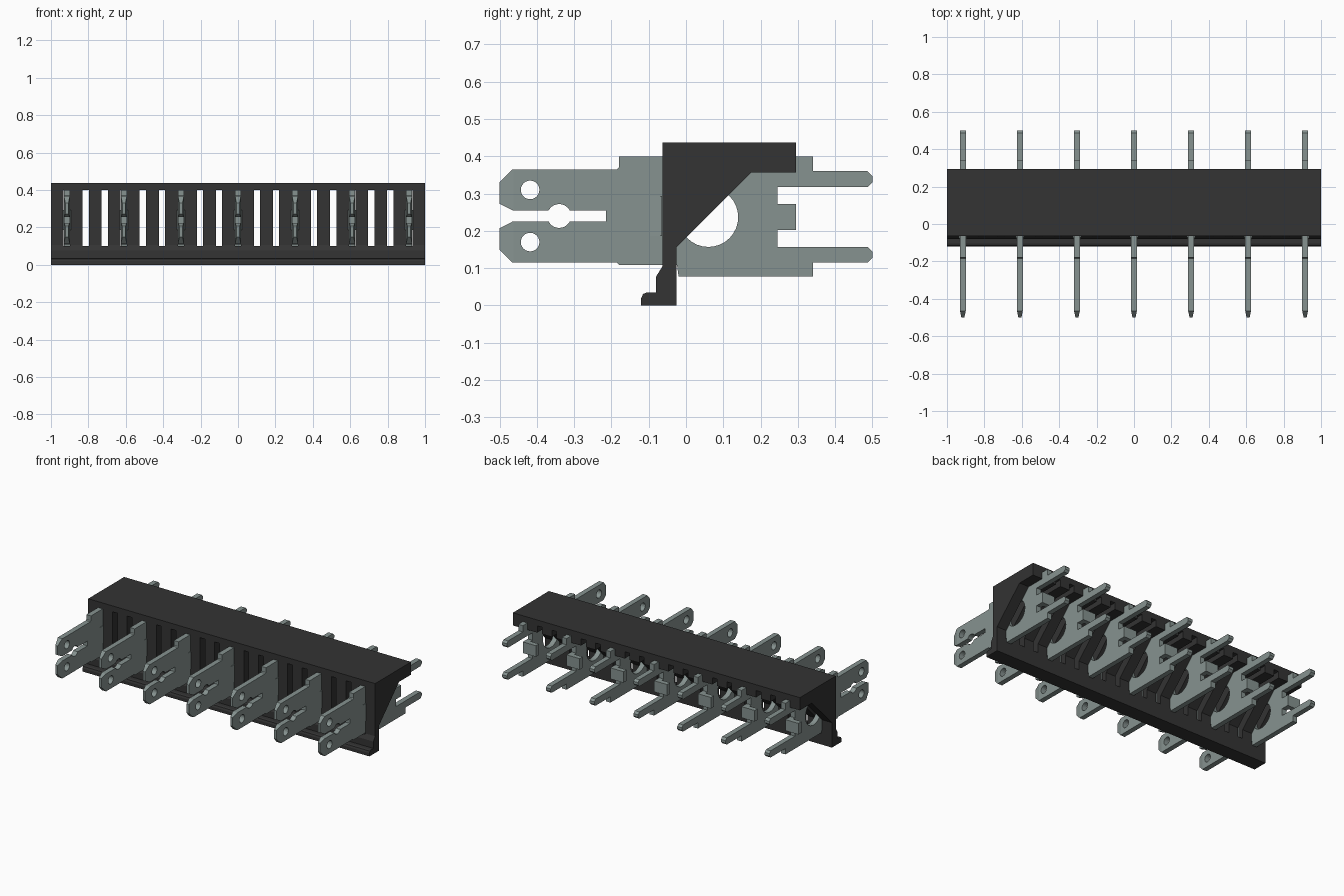
import bpy, bmesh, math
from mathutils import Matrix

cube = bpy.data.objects.get("Cube")
if cube:
    bpy.data.objects.remove(cube, do_unlink=True)


def material(name, rgb):
    m = bpy.data.materials.new(name)
    m.use_nodes = True
    m.diffuse_color = (*rgb, 1)
    m.node_tree.nodes["Principled BSDF"].inputs["Base Color"].default_value = (*rgb, 1)
    return m


BLACK = material("black plastic", (0.033, 0.033, 0.033))
METAL = material("grey metal", (0.24, 0.29, 0.28))

# Maps profile (y, z) and extrusion depth onto world axes
TO_SIDE = Matrix(((0, 0, 1, 0), (1, 0, 0, 0), (0, 1, 0, 0), (0, 0, 0, 1)))


def circle(y, z, r, n=32):
    return [(y + r * math.cos(math.tau * i / n), z + r * math.sin(math.tau * i / n)) for i in range(n)]


def plate(name, outlines, width, mat):
    """Extrude a side profile (first outline, then holes) along x, centred on x = 0."""
    cu = bpy.data.curves.new(name, 'CURVE')
    cu.dimensions = '2D'
    cu.fill_mode = 'BOTH'
    cu.extrude = width / 2
    for pts in outlines:
        sp = cu.splines.new('POLY')
        sp.points.add(len(pts) - 1)
        for p, (y, z) in zip(sp.points, pts):
            p.co = (y, z, 0, 1)
        sp.use_cyclic_u = True
    tmp = bpy.data.objects.new(name + " outline", cu)
    bpy.context.collection.objects.link(tmp)
    bpy.context.view_layer.update()
    me = bpy.data.meshes.new_from_object(tmp.evaluated_get(bpy.context.evaluated_depsgraph_get()))
    bpy.data.objects.remove(tmp, do_unlink=True)
    bm = bmesh.new()
    bm.from_mesh(me)
    bmesh.ops.remove_doubles(bm, verts=bm.verts, dist=1e-5)
    bm.transform(TO_SIDE)
    bmesh.ops.recalc_face_normals(bm, faces=bm.faces)
    for f in bm.faces:
        f.smooth = False
    bm.to_mesh(me)
    bm.free()
    me.name = name
    me.materials.clear()
    me.materials.append(mat)
    ob = bpy.data.objects.new(name, me)
    bpy.context.collection.objects.link(ob)
    return ob


def add_box(bm, lo, hi):
    size = [b - a for a, b in zip(lo, hi)]
    mid = [(a + b) / 2 for a, b in zip(lo, hi)]
    bmesh.ops.create_cube(bm, size=1, matrix=Matrix.Translation(mid) @ Matrix.Diagonal((*size, 1)))


# Housing: foot, front wall, sloped gusset and top slab
PITCH = 0.305
housing = plate("housing", [[
    (-0.025, 0), (-0.12, 0), (-0.12, 0.02), (-0.115, 0.031), (-0.105, 0.035), (-0.08, 0.035),
    (-0.08, 0.078), (-0.063, 0.105), (-0.063, 0.437), (0.295, 0.437), (0.295, 0.357),
    (0.175, 0.357), (-0.025, 0.157)]], 2, BLACK)

# Evenly spaced slots leave a comb of ribs under the slab
bm = bmesh.new()
for i in range(-9, 10):
    x = i * PITCH / 3
    add_box(bm, (x - 0.017, -0.2, 0.1), (x + 0.017, 0.4, 0.4))
slot_mesh = bpy.data.meshes.new("slot cutter")
bm.to_mesh(slot_mesh)
bm.free()
cutter = bpy.data.objects.new("slot cutter", slot_mesh)
cutter.hide_render = True
bpy.context.collection.objects.link(cutter)
mod = housing.modifiers.new("slots", 'BOOLEAN')
mod.operation = 'DIFFERENCE'
mod.solver = 'EXACT'
mod.object = cutter
bpy.context.view_layer.objects.active = housing
bpy.ops.object.modifier_apply(modifier="slots")
bpy.data.objects.remove(cutter, do_unlink=True)

# Terminal blade: forked front end, wide body, two rear pins
MID = 0.24
keyhole = [(-0.34 + 0.032 * math.cos(a), 0.032 * math.sin(a))
           for a in (math.radians(152 - 124 * i / 10) for i in range(11))]
fork_top = [(-0.215, 0.015)] + keyhole[::-1] + [
    (-0.465, 0.015), (-0.5, 0.033), (-0.5, 0.09), (-0.465, 0.125), (-0.185, 0.125), (-0.18, 0.13)]
fork_low = [(y, -z) for y, z in fork_top[::-1]]
pin_top = [(0.34, 0.12), (0.487, 0.12), (0.5, 0.107), (0.5, 0.091), (0.487, 0.078), (0.245, 0.078)]
pin_low = [(y, -z - 0.005) for y, z in pin_top[::-1]]
outline = (fork_top + [(-0.18, 0.16), (0.34, 0.16)] + pin_top + pin_low
           + [(0.34, -0.162), (-0.02, -0.162), (-0.024, -0.132), (-0.18, -0.132)] + fork_low)
outline = [(y, z + MID) for y, z in outline]
holes = [circle(-0.418, MID + s * 0.07, 0.025, 24) for s in (1, -1)]
blade = plate("terminal", [outline, circle(0.06, 0.237, 0.08)] + holes, 0.032, METAL)

bm = bmesh.new()
bm.from_mesh(blade.data)
# Thinned blade tip
bmesh.ops.bisect_plane(bm, geom=bm.verts[:] + bm.edges[:] + bm.faces[:],
                       plane_co=(0, -0.462, 0), plane_no=(0, 1, 0))
for v in bm.verts:
    if v.co.y < -0.462:
        v.co.x *= 1 - 0.5 * (-0.462 - v.co.y) / 0.038
# Bent retaining tab between the rear pins
add_box(bm, (-0.016, 0.24, 0.202), (0.016, 0.295, 0.272))
add_box(bm, (-0.075, 0.264, 0.202), (-0.016, 0.295, 0.272))
# Shallow swelling that grips the slot
add_box(bm, (-0.021, -0.105, 0.186), (0.021, -0.064, 0.294))
for v in bm.verts:
    if abs(v.co.x) > 0.02 and abs(v.co.y + 0.105) < 1e-4:
        v.co.x *= 0.7
bm.to_mesh(blade.data)
bm.free()

# Row of seven terminals sharing one mesh
blade.location.x = -3 * PITCH
for i in range(-2, 4):
    copy = blade.copy()
    copy.location.x = i * PITCH
    bpy.context.collection.objects.link(copy)
